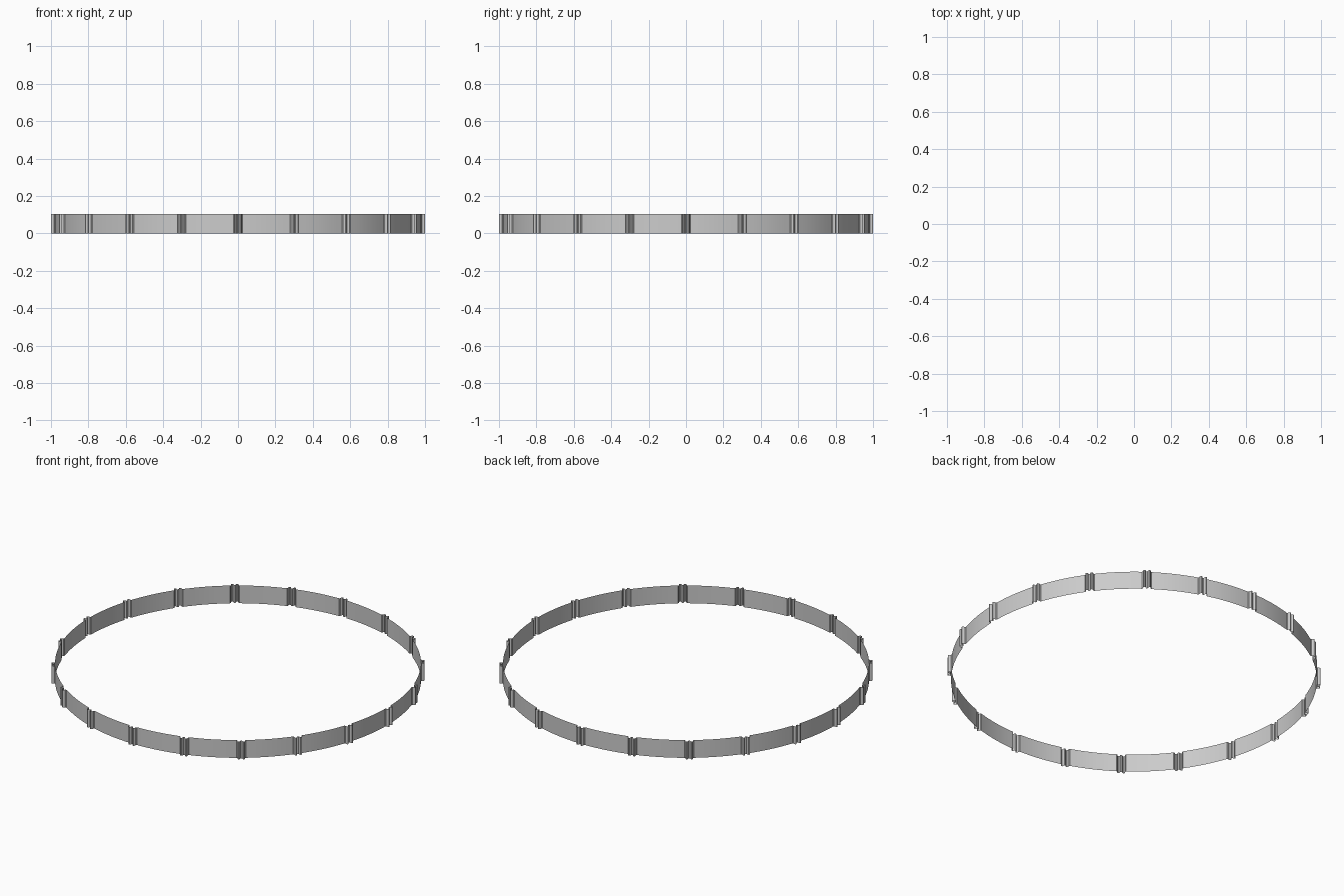
import bpy, bmesh, math

if "Cube" in bpy.data.objects:
    bpy.data.objects.remove(bpy.data.objects["Cube"])

COUNT = 20      # clips around the band
R = 0.98        # band radius
H = 0.105       # band height
STEPS = 8       # facets between two clips

# Twin-ridge clip section: (tangential offset, radius)
half = [(0.025, R), (0.021, 0.984), (0.021, 0.994), (0.017, 1.0),
        (0.011, 1.0), (0.007, 0.995), (0.004, 0.986)]
clip = [(-t, r) for t, r in half] + [(t, r) for t, r in reversed(half)]

# Closed outline: a clip, then a smooth arc to the next clip
outline = []
pitch = math.tau / COUNT
edge = math.asin(0.025 / R)
for i in range(COUNT):
    a = i * pitch
    c, s = math.cos(a), math.sin(a)
    outline += [(r * c - t * s, r * s + t * c) for t, r in clip]
    for k in range(1, STEPS):
        b = a + edge + (pitch - 2 * edge) * k / STEPS
        outline.append((R * math.cos(b), R * math.sin(b)))

# Thin open band raised from the outline
bm = bmesh.new()
low = [bm.verts.new((x, y, 0)) for x, y in outline]
high = [bm.verts.new((x, y, H)) for x, y in outline]
n = len(outline)
for i in range(n):
    j = (i + 1) % n
    bm.faces.new((low[i], low[j], high[j], high[i]))
mesh = bpy.data.meshes.new("ridged_band")
bm.to_mesh(mesh)
bm.free()

band = bpy.data.objects.new("ridged_band", mesh)
bpy.context.collection.objects.link(band)
grey = bpy.data.materials.new("light_grey")
grey.diffuse_color = (0.6, 0.6, 0.6, 1)
grey.use_nodes = True
grey.node_tree.nodes["Principled BSDF"].inputs["Base Color"].default_value = grey.diffuse_color
mesh.materials.append(grey)

bpy.context.view_layer.objects.active = band
band.select_set(True)
bpy.ops.object.shade_smooth_by_angle(angle=math.radians(30))
